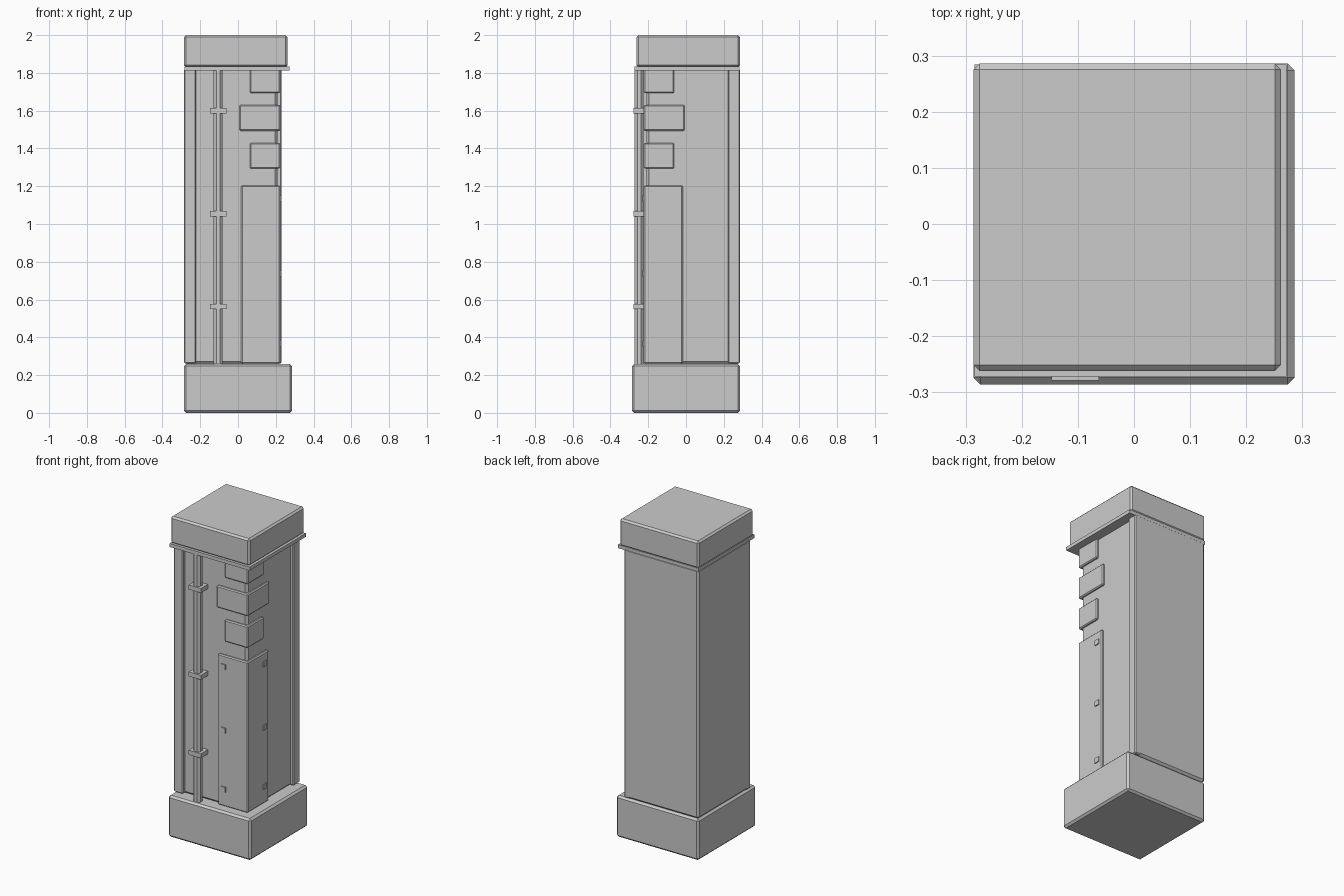
import bpy, bmesh, math
from mathutils import Vector

if "Cube" in bpy.data.objects:
    bpy.data.objects.remove(bpy.data.objects["Cube"])

grey = bpy.data.materials.new("plain grey")
grey.diffuse_color = (0.6, 0.6, 0.6, 1)
grey.use_nodes = True
grey.node_tree.nodes["Principled BSDF"].inputs["Base Color"].default_value = grey.diffuse_color


def finish(name, bm):
    me = bpy.data.meshes.new(name)
    bmesh.ops.recalc_face_normals(bm, faces=bm.faces)
    bm.to_mesh(me)
    bm.free()
    me.materials.append(grey)
    ob = bpy.data.objects.new(name, me)
    bpy.context.collection.objects.link(ob)
    return ob


def box(name, x0, x1, y0, y1, z0, z1, bevel=0.0):
    bm = bmesh.new()
    bmesh.ops.create_cube(bm, size=1)
    lo, hi = Vector((x0, y0, z0)), Vector((x1, y1, z1))
    for v in bm.verts:
        v.co = Vector((lo[i] + (v.co[i] + 0.5) * (hi[i] - lo[i]) for i in range(3)))
    if bevel:
        bmesh.ops.bevel(bm, geom=list(bm.edges), offset=bevel, segments=1,
                        affect='EDGES', profile=0.5)
    return finish(name, bm)


def corner_box(name, near, far, z0, z1, bevel=0.0):
    # square plan, symmetric about the diagonal y = -x
    return box(name, near, far, -far, -near, z0, z1, bevel)


# Main stack, flush on the back and left sides
corner_box("base", -0.286, 0.286, 0.0, 0.26, 0.012)
corner_box("shaft", -0.286, 0.21, 0.26, 1.825, 0.013)
corner_box("collar_plate", -0.284, 0.272, 1.812, 1.834)
corner_box("cap", -0.286, 0.262, 1.83, 2.0, 0.011)

# Raised strips at the outer ends of the front and right faces
box("front_strip", -0.286, -0.222, -0.23, -0.19, 0.262, 1.82, 0.006)
box("right_strip", 0.19, 0.23, 0.222, 0.286, 0.262, 1.82, 0.006)

# Corner blocks and tall corner guard
corner_box("corner_block_top", 0.063, 0.224, 1.693, 1.82, 0.006)
corner_box("corner_block_middle", 0.007, 0.224, 1.493, 1.63, 0.006)
corner_box("corner_block_lower", 0.063, 0.224, 1.293, 1.43, 0.006)
corner_box("corner_guard", 0.017, 0.224, 0.26, 1.205, 0.006)

# Square bolts on both faces of the guard
for i, z in enumerate((0.367, 0.738, 1.135)):
    box(f"front_bolt_{i}", 0.04, 0.072, -0.23, -0.215, z - 0.016, z + 0.016)
    box(f"right_bolt_{i}", 0.215, 0.23, -0.072, -0.04, z - 0.016, z + 0.016)

# Eight-sided pipe with clamps
bm = bmesh.new()
bmesh.ops.create_cone(bm, cap_ends=True, segments=8, radius1=0.026, radius2=0.026, depth=1.57)
for v in bm.verts:
    a = math.pi / 8
    x, y, z = v.co
    v.co = (x * math.cos(a) - y * math.sin(a) - 0.105,
            x * math.sin(a) + y * math.cos(a) - 0.248, z + 1.04)
finish("pipe", bm)
for i, z in enumerate((0.563, 1.055, 1.599)):
    box(f"pipe_clamp_{i}", -0.147, -0.062, -0.279, -0.2, z - 0.014, z + 0.014)
